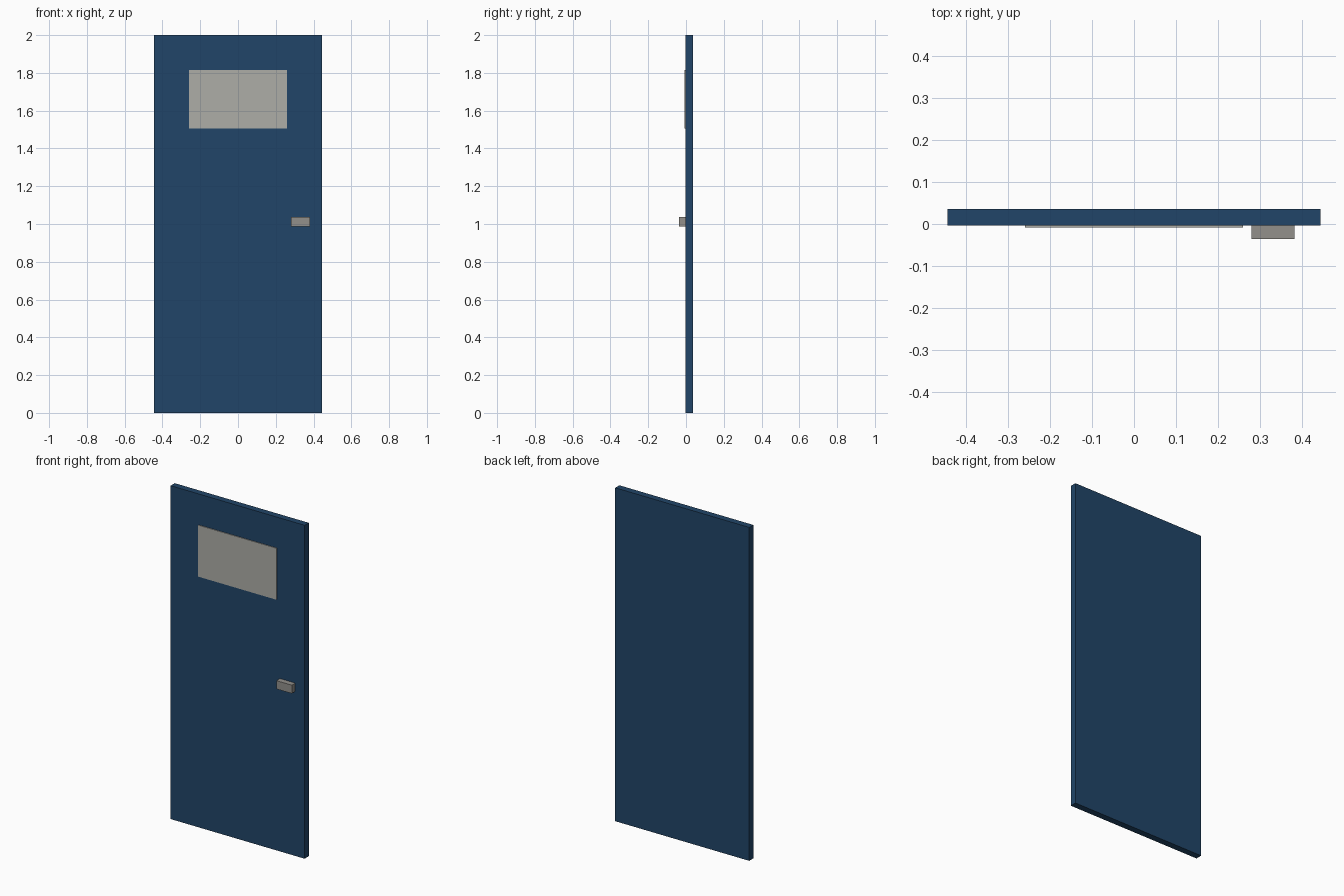
import bpy

if "Cube" in bpy.data.objects:
    bpy.data.objects.remove(bpy.data.objects["Cube"])


def material(name, rgb):
    mat = bpy.data.materials.new(name)
    mat.diffuse_color = (*rgb, 1)
    mat.use_nodes = True
    mat.node_tree.nodes["Principled BSDF"].inputs["Base Color"].default_value = mat.diffuse_color
    return mat


def box(name, low, high, mat):
    """Axis-aligned box between two corners."""
    centre = [(a + b) / 2 for a, b in zip(low, high)]
    size = [b - a for a, b in zip(low, high)]
    bpy.ops.mesh.primitive_cube_add(size=1, location=centre)
    obj = bpy.context.object
    obj.name = name
    obj.scale = size
    bpy.ops.object.transform_apply(location=False, rotation=False, scale=True)
    obj.data.materials.append(mat)
    return obj


blue = material("blue_paint", (0.015, 0.06, 0.14))
pane = material("pale_pane", (0.42, 0.42, 0.39))
metal = material("grey_metal", (0.29, 0.28, 0.26))

FACE = -0.003  # front face of the door

# Door slab
box("door_panel", (-0.4445, FACE, 0), (0.4445, 0.036, 2), blue)

# Thin window pane standing just proud of the front
box("window_pane", (-0.26, FACE - 0.005, 1.506), (0.26, FACE, 1.815), pane)

# Block handle on the right
box("handle", (0.28, -0.036, 0.987), (0.382, FACE, 1.037), metal)
